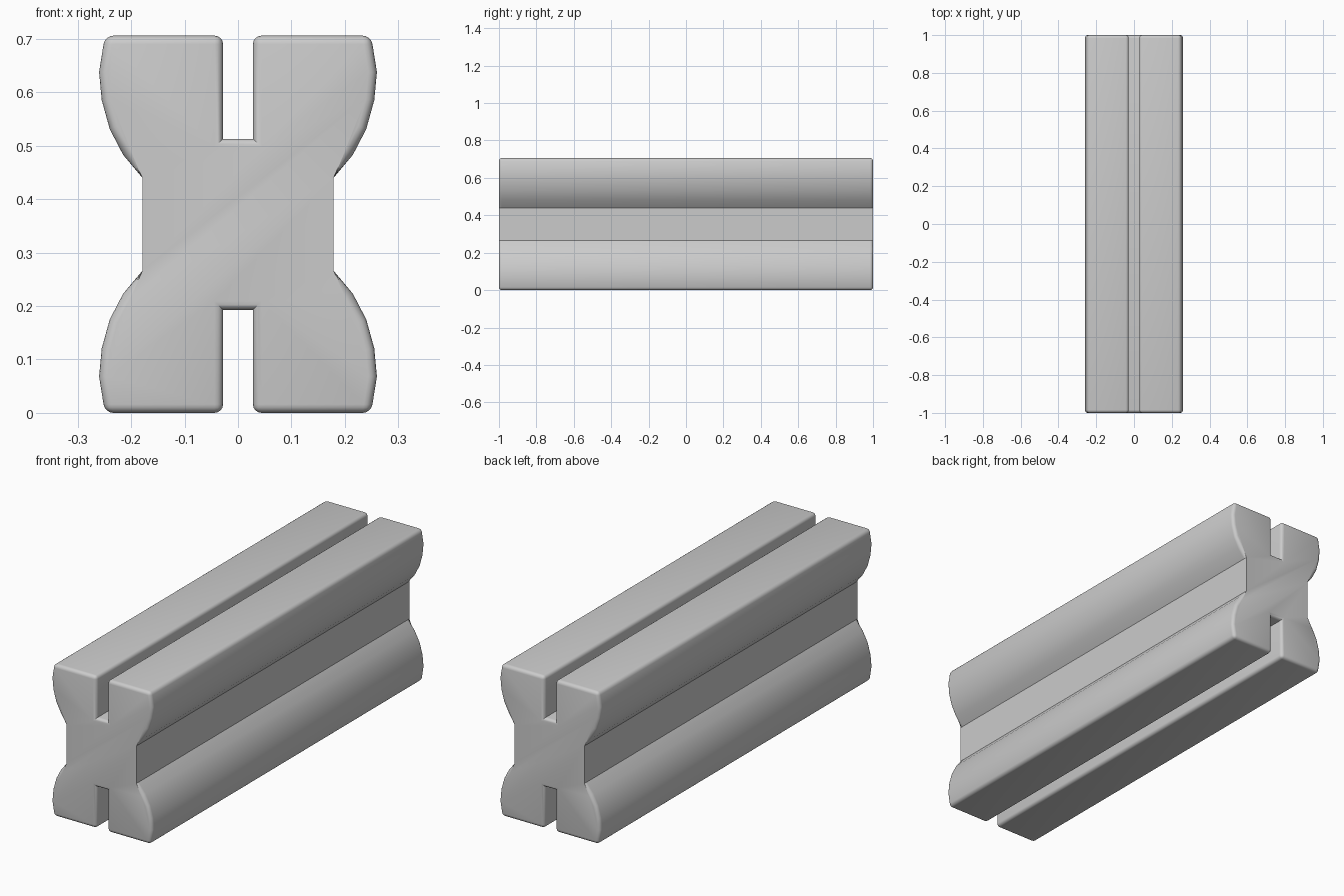
import bpy
import bmesh

cube = bpy.data.objects.get("Cube")
if cube:
    bpy.data.objects.remove(cube, do_unlink=True)

HALF_LENGTH = 1.0
HALF_HEIGHT = 0.353
WAIST_X = 0.179

# Plain grey material
grey = bpy.data.materials.new("plain grey")
grey.use_nodes = True
colour = (0.6, 0.6, 0.6, 1)
grey.diffuse_color = colour
grey.node_tree.nodes["Principled BSDF"].inputs["Base Color"].default_value = colour

# Quarter of the cross-section, from slot floor to waist, about the centre
quarter = [(0.028, 0.16), (0.028, HALF_HEIGHT), (0.249, HALF_HEIGHT),
           (0.26, 0.285), (0.255, 0.232), (0.24, 0.178),
           (0.215, 0.13), (WAIST_X, 0.087)]


def corner(sx, sz):
    points = [(sx * x, sz * z) for x, z in quarter]
    return points if sx == sz else points[::-1]


section = corner(1, 1) + corner(1, -1) + corner(-1, -1) + corner(-1, 1)

# Extrude the section along the length
bm = bmesh.new()
verts = [bm.verts.new((x, -HALF_LENGTH, z + HALF_HEIGHT)) for x, z in section]
face = bm.faces.new(verts)
extruded = bmesh.ops.extrude_face_region(bm, geom=[face], use_keep_orig=True)
moved = [v for v in extruded["geom"] if isinstance(v, bmesh.types.BMVert)]
bmesh.ops.translate(bm, verts=moved, vec=(0, 2 * HALF_LENGTH, 0))
bmesh.ops.recalc_face_normals(bm, faces=bm.faces)

# Round the long outer corners and the end rims, but not the waist
weight = bm.edges.layers.float.new("bevel_weight_edge")
for edge in bm.edges:
    a, b = (v.co for v in edge.verts)
    if abs(a.y - b.y) > 1:
        rounded = abs(abs(a.z - HALF_HEIGHT) - HALF_HEIGHT) < 0.001
    else:
        rounded = not (abs(abs(a.x) - WAIST_X) < 0.001
                       and abs(abs(b.x) - WAIST_X) < 0.001)
    edge[weight] = 1.0 if rounded else 0.0

mesh = bpy.data.meshes.new("grooved_beam")
bm.to_mesh(mesh)
bm.free()
beam = bpy.data.objects.new("grooved_beam", mesh)
bpy.context.collection.objects.link(beam)
mesh.materials.append(grey)

bevel = beam.modifiers.new("rounded edges", 'BEVEL')
bevel.limit_method = 'WEIGHT'
bevel.width = 0.016
bevel.segments = 4

# Smooth the curved flanks while keeping the waist creases sharp
bpy.ops.object.select_all(action='DESELECT')
beam.select_set(True)
bpy.context.view_layer.objects.active = beam
bpy.ops.object.modifier_apply(modifier=bevel.name)
bpy.ops.object.shade_smooth_by_angle(angle=0.55)
